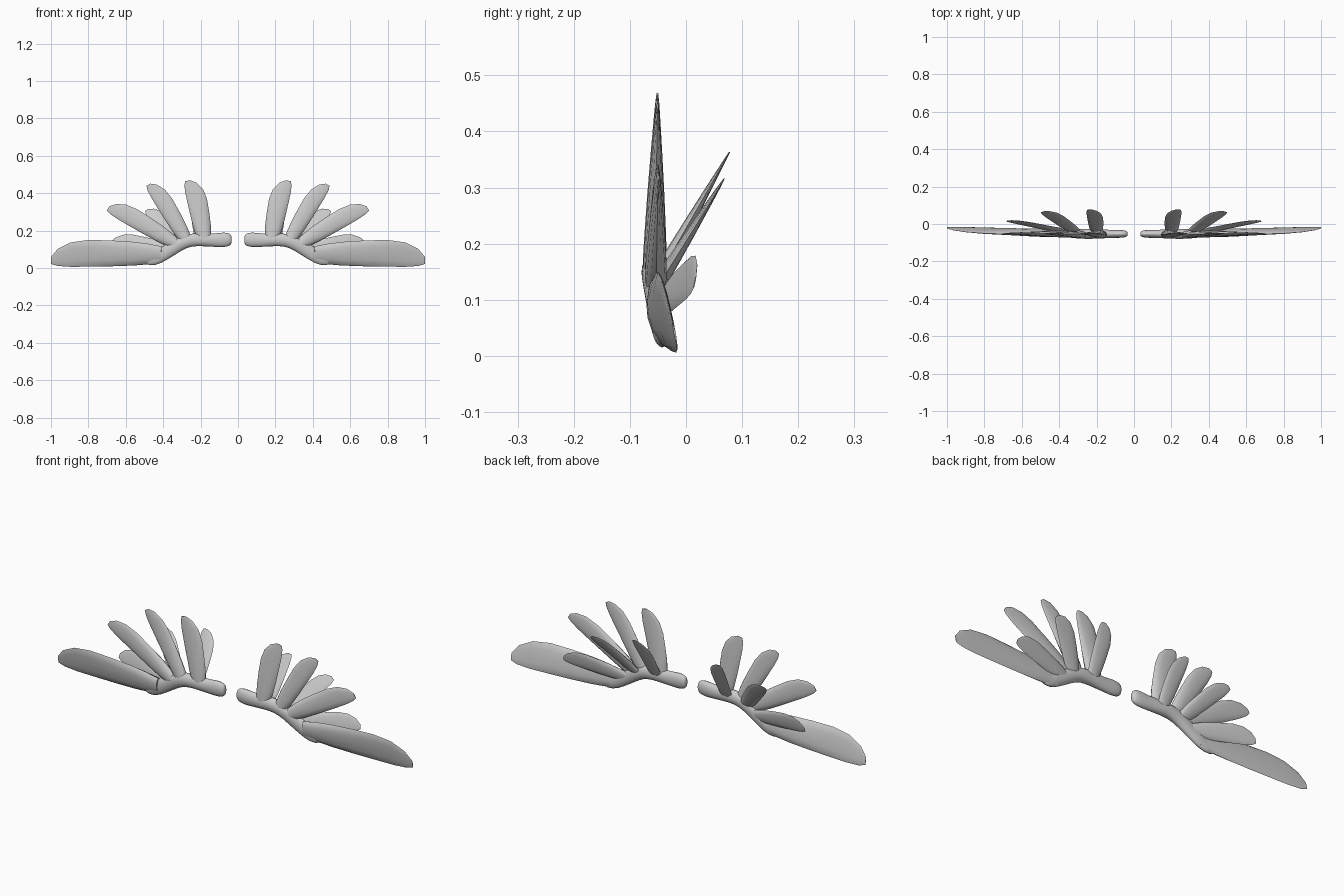
import bpy, bmesh, math
from mathutils import Vector

if "Cube" in bpy.data.objects:
    bpy.data.objects.remove(bpy.data.objects["Cube"])


def loft(name, rings, subdiv=0):
    """Skin closed rings, cap the ends and mirror to the other wing."""
    bm = bmesh.new()
    rows = [[bm.verts.new(p) for p in r] for r in rings]
    n = len(rows[0])
    for a, b in zip(rows, rows[1:]):
        for i in range(n):
            j = (i + 1) % n
            bm.faces.new((a[i], a[j], b[j], b[i]))
    bm.faces.new(rows[0][::-1])
    bm.faces.new(rows[-1])
    bmesh.ops.recalc_face_normals(bm, faces=bm.faces)
    me = bpy.data.meshes.new(name)
    bm.to_mesh(me)
    bm.free()
    ob = bpy.data.objects.new(name, me)
    bpy.context.collection.objects.link(ob)
    bpy.ops.object.select_all(action='DESELECT')
    ob.select_set(True)
    bpy.context.view_layer.objects.active = ob
    bpy.ops.object.shade_smooth_by_angle(angle=math.radians(50))
    if subdiv:
        s = ob.modifiers.new("smooth", 'SUBSURF')
        s.levels = s.render_levels = subdiv
    m = ob.modifiers.new("mirror", 'MIRROR')
    m.use_mirror_merge = False
    return ob


# Feather outline: position along, inner edge, outer edge, thickness
OUTLINE = [(0, .6, .6, 1), (.12, .78, .74, 1), (.25, .9, .84, .9), (.45, .98, .92, .72),
           (.66, 1, .97, .5), (.82, .8, 1, .32), (.94, .3, .95, .18), (1, -.3, .8, .08)]


def feather(name, base, tip, half, normal, thick):
    base, tip, n = Vector(base), Vector(tip), Vector(normal)
    axis = tip - base
    outer = axis.cross(n).normalized()
    n = outer.cross(axis).normalized()
    rings = []
    for t, up, down, th in OUTLINE:
        mid = (down - up) / 2 * half
        w = (down + up) / 2 * half
        c = base + axis * t + outer * mid
        rings.append([c + outer * (w * math.cos(a)) + n * (thick * th * math.sin(a))
                      for a in (k * math.tau / 12 for k in range(12))])
    loft(name, rings)


# Wing arm: x, z, depth radius, height radius
ARM = [(.033, .152, .010, .020), (.043, .152, .019, .035), (.075, .151, .022, .042),
       (.12, .148, .022, .037), (.17, .150, .025, .036), (.23, .152, .028, .036),
       (.285, .143, .027, .037), (.34, .112, .024, .038), (.40, .073, .020, .038),
       (.45, .046, .017, .038), (.50, .043, .011, .028)]
rings = []
for i, (x, z, ry, rz) in enumerate(ARM):
    a, b = ARM[max(i - 1, 0)], ARM[min(i + 1, len(ARM) - 1)]
    d = Vector((b[0] - a[0], 0, b[1] - a[1])).normalized()
    up = Vector((-d.z, 0, d.x))
    c = Vector((x, -.053 + .012 * max(0, (x - .3) / .2), z))
    rings.append([c + up * (rz * math.sin(t)) + Vector((0, ry * math.cos(t), 0))
                  for t in (k * math.tau / 12 for k in range(12))])
loft("wing_arm", rings, 1)

# Front row of feathers
FRONT = (0, -1, 0)
feather("front_feather_1", (.178, -.056, .14), (.24, -.051, .472), .054, FRONT, .021)
feather("front_feather_2", (.27, -.056, .135), (.457, -.051, .458), .047, FRONT, .02)
feather("front_feather_3", (.335, -.054, .13), (.68, -.05, .342), .05, FRONT, .019)
feather("long_feather", (.41, -.05, .072), (1.0, -.028, .08), .074, (.03, -1, -.2), .019)

# Back row of feathers, leaning backward
LEAN = (0, -.87, .5)
feather("back_feather_1", (.2, -.05, .14), (.213, .078, .364), .043, LEAN, .012)
feather("back_feather_2", (.3, -.05, .125), (.47, .072, .322), .043, LEAN, .012)
feather("back_feather_3", (.36, -.042, .095), (.675, .021, .155), .045, (.2, -.95, .25), .012)
